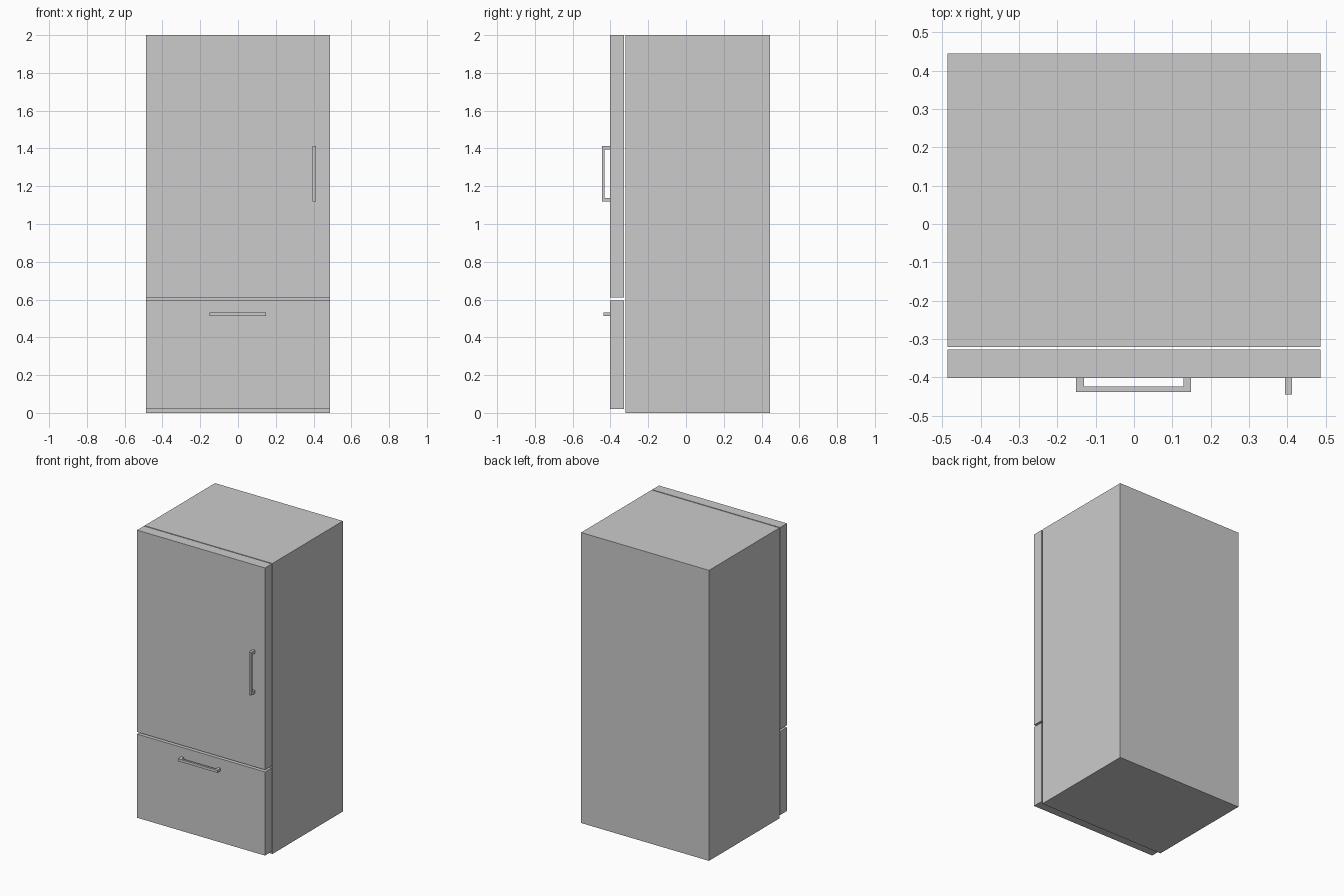
import bpy, bmesh
from mathutils import Vector

if "Cube" in bpy.data.objects:
    bpy.data.objects.remove(bpy.data.objects["Cube"])


def box(name, lo, hi):
    """Axis-aligned box between two corners."""
    bm = bmesh.new()
    bmesh.ops.create_cube(bm, size=1)
    for v in bm.verts:
        v.co = Vector([(a + b) / 2 + c * (b - a) for a, b, c in zip(lo, hi, v.co)])
    return finish(name, bm)


def finish(name, bm):
    bmesh.ops.recalc_face_normals(bm, faces=bm.faces)
    mesh = bpy.data.meshes.new(name)
    bm.to_mesh(mesh)
    bm.free()
    ob = bpy.data.objects.new(name, mesh)
    bpy.context.collection.objects.link(ob)
    return ob


def handle(name, length, depth, location, vertical=False):
    """U-shaped pull: profile in the length/depth plane, extruded to its width."""
    h, post, bar, width = length / 2, 0.02, 0.014, 0.018
    profile = [(-h, 0), (-h, -depth), (h, -depth), (h, 0),
               (h - post, 0), (h - post, bar - depth),
               (post - h, bar - depth), (post - h, 0)]
    bm = bmesh.new()

    def place(u, d, w):
        return Vector((w, d, u) if vertical else (u, d, w)) + Vector(location)

    face = bm.faces.new([bm.verts.new(place(u, d, -width / 2)) for u, d in profile])
    new = bmesh.ops.extrude_face_region(bm, geom=[face])["geom"]
    shift = Vector((width, 0, 0) if vertical else (0, 0, width))
    bmesh.ops.translate(bm, vec=shift, verts=[g for g in new if isinstance(g, bmesh.types.BMVert)])
    return finish(name, bm)


W = 0.487        # half width
FRONT = -0.402   # door front plane

# Cabinet
box("cabinet", (-W, -0.321, 0), (W, 0.445, 2))

# Upper door and lower freezer drawer
box("upper_door", (-W, FRONT, 0.61), (W, -0.328, 2))
box("freezer_drawer", (-W, FRONT, 0.02), (W, -0.328, 0.596))

# Pull handles
handle("door_handle", 0.296, 0.043, (0.403, FRONT, 1.266), vertical=True)
handle("drawer_handle", 0.30, 0.036, (-0.001, FRONT, 0.522))
